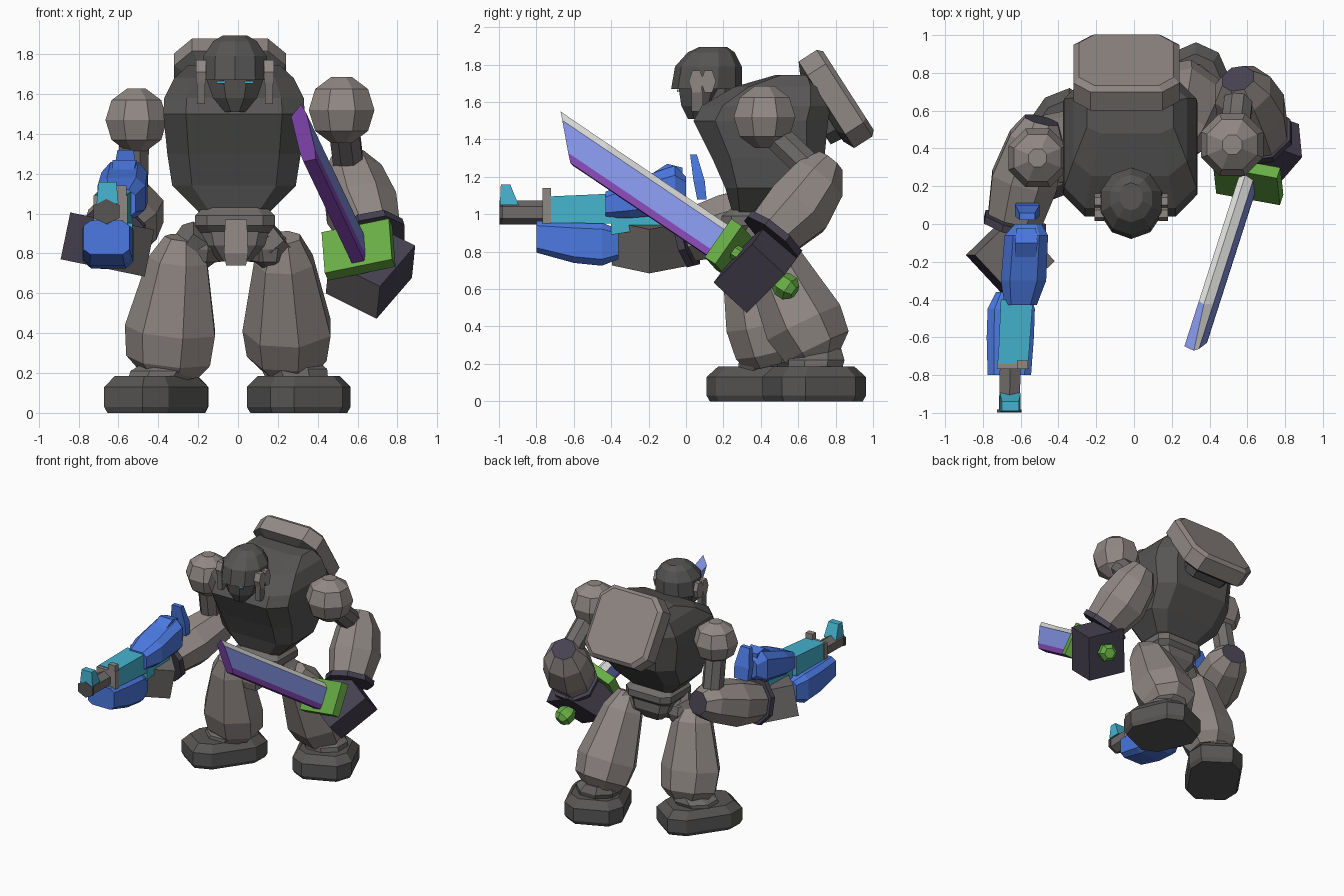
import bpy, bmesh, math
from mathutils import Vector as V

if "Cube" in bpy.data.objects:
    bpy.data.objects.remove(bpy.data.objects["Cube"])


def material(name, r, g, b):
    m = bpy.data.materials.new(name)
    m.diffuse_color = (r, g, b, 1)
    m.use_nodes = True
    m.node_tree.nodes["Principled BSDF"].inputs["Base Color"].default_value = m.diffuse_color
    return m


ARMOR = material("warm grey armor", 0.28, 0.246, 0.232)
JOINT = material("mid grey joint", 0.16, 0.15, 0.145)
DARK = material("dark grey hull", 0.095, 0.092, 0.09)
HAND = material("dark indigo", 0.06, 0.053, 0.08)
BLUE = material("blue", 0.07, 0.19, 0.75)
CYAN = material("cyan", 0.06, 0.45, 0.62)
GREEN = material("green", 0.14, 0.42, 0.06)
PURPLE = material("purple", 0.26, 0.07, 0.5)
LAVENDER = material("lavender", 0.25, 0.32, 0.85)
WHITE = material("white", 0.8, 0.8, 0.78)

X, Y, Z = V((1, 0, 0)), V((0, 1, 0)), V((0, 0, 1))


def skin(name, rings, mats, rule=None):
    """Join rings of points into a closed solid; rule picks the colour per side."""
    bm = bmesh.new()
    vs = [[bm.verts.new(p) for p in r] for r in rings]
    n = len(vs[0])
    for k in range(len(vs) - 1):
        for i in range(n):
            j = (i + 1) % n
            f = bm.faces.new((vs[k][i], vs[k][j], vs[k + 1][j], vs[k + 1][i]))
            f.material_index = rule(k, i) if rule else 0
    bm.faces.new(vs[0])
    bm.faces.new(vs[-1])
    bmesh.ops.recalc_face_normals(bm, faces=bm.faces[:])
    me = bpy.data.meshes.new(name)
    bm.to_mesh(me)
    bm.free()
    for m in mats:
        me.materials.append(m)
    ob = bpy.data.objects.new(name, me)
    bpy.context.collection.objects.link(ob)
    return ob


def loft(name, mat, stations, d=Z, hint=X, sides=8, chamfer=None):
    """Stations are (x, y, z, half width along hint, half width across)."""
    d = V(d).normalized()
    a = V(hint)
    a = (a - d * a.dot(d)).normalized()
    b = d.cross(a)
    if chamfer is not None:
        e = 1 - chamfer
        shape = [(1, -e), (1, e), (e, 1), (-e, 1), (-1, e), (-1, -e), (-e, -1), (e, -1)]
    else:
        k = 1 / math.cos(math.pi / sides)
        shape = [(k * math.cos((i + .5) * math.tau / sides),
                  k * math.sin((i + .5) * math.tau / sides)) for i in range(sides)]
    rings = [[V(s[:3]) + a * (p * s[3]) + b * (q * s[4]) for p, q in shape] for s in stations]
    return skin(name, rings, [mat])


def slab(name, mat, c, half, d=Z, hint=X, sides=4):
    """Box or prism: half sizes along hint, across, and along d."""
    c, dn = V(c), V(d).normalized()
    return loft(name, mat, [(*(c + dn * t), half[0], half[1]) for t in (-half[2], half[2])],
                d, hint, sides)


def paint_side(ob, mat, direction, limit=.65):
    """Give the faces turned towards a direction a second colour."""
    ob.data.materials.append(mat)
    for p in ob.data.polygons:
        if p.normal.dot(V(direction).normalized()) > limit:
            p.material_index = 1


def tube(name, mat, p, q, r, sides=8):
    return loft(name, mat, [(*p, r, r), (*q, r, r)], V(q) - V(p), X, sides)


def ball(name, mat, c, r):
    prof = [(-.98, .3), (-.62, .78), (0, .97), (.62, .78), (.98, .3)]
    return loft(name, mat, [(c[0], c[1], c[2] + z * r, k * r, k * r) for z, k in prof], sides=8)


# Torso, with the top sloping up towards the back
loft("torso", DARK, [(-.02, .37, 1.0, .17, .12), (-.02, .41, 1.14, .31, .2),
                     (-.02, .44, 1.3, .335, .3), (-.02, .4, 1.5, .355, .36),
                     (-.02, .43, 1.58, .35, .345), (-.02, .5, 1.68, .3, .245),
                     (-.02, .58, 1.745, .23, .1)], chamfer=.32)
# Waist and pelvis
loft("waist", JOINT, [(-.015, .37, .9, .17, .14), (-.015, .37, .94, .2, .18),
                      (-.015, .37, .99, .2, .18), (-.015, .37, 1.03, .16, .13)], chamfer=.3)
loft("pelvis", JOINT, [(-.015, .37, .76, .08, .1), (-.015, .37, .84, .15, .15),
                       (-.015, .37, .91, .17, .15)], chamfer=.3)
loft("groin_plate", ARMOR, [(-.01, .22, .74, .05, .05), (-.01, .2, .8, .06, .05),
                            (-.01, .2, .97, .055, .04)], sides=4)

# Backpack slab, tilted back over the shoulders, with a dark inner face
N = V((0, .84, .54)).normalized()
C = V((-.04, .797, 1.615))
pack = loft("backpack", ARMOR, [(*(C + N * t), a, b) for t, a, b in
                                ((-.085, .21, .215), (-.055, .28, .275), (.06, .28, .275),
                                 (.085, .25, .25))], N, X, chamfer=.32)
paint_side(pack, DARK, -N)
loft("backpack_mount", DARK, [(*(C + N * -.15), .18, .19), (*(C + N * -.07), .2, .2)],
     N, X, chamfer=.3)

# Head
loft("helmet", DARK, [(-.015, .11, 1.67, .165, .18), (-.015, .12, 1.79, .16, .17),
                      (-.015, .135, 1.865, .11, .12), (-.015, .145, 1.895, .06, .07)], sides=10)
loft("jaw", DARK, [(-.015, .06, 1.51, .05, .05), (-.015, .075, 1.58, .11, .1),
                   (-.015, .09, 1.68, .145, .13)], sides=8)
tube("neck", DARK, (-.015, .17, 1.5), (-.015, .16, 1.7), .11)
for s in (-1, 1):
    for y in (.055, .12):
        slab("ear_disc", ARMOR, (-.015 + s * .17, y, 1.71), (.06, .035, .025), X, Z, 6)
    slab("cheek_guard", JOINT, (-.015 + s * .17, .06, 1.61), (.02, .03, .06))
    slab("eye", CYAN, (-.015 + s * .07, -.043, 1.66), (.022, .004, .006))


# Legs: thigh joint, big shin, ankle and turned-out foot
def leg(hip, shin, foot, size, toe):
    tube("hip_joint", JOINT, (-.015, .37, .84), hip, .07, 6)
    ball("hip_ball", JOINT, hip, .1)
    tube("thigh", JOINT, hip, shin[0][:3], .085, 6)
    loft("shin", ARMOR, shin, V(shin[-1][:3]) - V(shin[0][:3]), X, 7)
    fx, fy = foot
    a, b = size
    e = V(shin[-1][:3])
    loft("ankle", JOINT, [(fx, fy, .14, .15, .14), (*(e * .5 + V((fx, fy, .22)) * .5), .165, .15),
                          (*(e + Z * .06), .12, .12)], sides=8)
    loft("foot", DARK, [(fx, fy, 0, a - .015, b - .015), (fx, fy, .03, a, b),
                        (fx, fy, .13, a, b), (fx, fy, .185, a - .055, b - .045)],
         Z, toe, chamfer=.4)


leg((-.19, .34, .82), [(-.28, .29, .88, .08, .07), (-.295, .33, .77, .14, .13),
                       (-.33, .4, .42, .215, .175), (-.34, .44, .27, .2, .165),
                       (-.34, .45, .2, .14, .12)], (-.41, .415), (.29, .195), (-.57, -.82, 0))
leg((.16, .4, .82), [(.23, .39, .88, .08, .07), (.235, .46, .76, .14, .14),
                     (.255, .63, .42, .21, .2), (.255, .7, .29, .19, .175),
                     (.26, .71, .22, .13, .12)], (.305, .685), (.245, .22), (.4, -.92, 0))

# Sword arm
ball("shoulder", ARMOR, (.52, .42, 1.52), .17)
tube("upper_arm", JOINT, (.53, .45, 1.45), (.56, .71, 1.2), .075)
D = V((.11, -.29, -.36)).normalized()
arm = loft("forearm", ARMOR, [(.55, .77, 1.28, .085, .08), (.575, .71, 1.18, .15, .15),
                              (.62, .6, 1.03, .178, .18), (.67, .47, .9, .145, .15)], D, X)
paint_side(arm, HAND, -D, .95)
slab("cuff", HAND, (.67, .465, .885), (.165, .17, .02), D, X, 8)

# Sword: own frame of length, side and up directions
L = V((-.26, -.81, .546)).normalized()
S = V((.97, -.165, .19))
S = (S - L * S.dot(L)).normalized()
U = L.cross(S)
G = V((.605, .23, .82))
A = V((.19, .22, .22))
fist = slab("sword_hand", HAND, (.665, .385, .72), (.15, .12, .17), A, (.26, -.095, -.13))
paint_side(fist, JOINT, -A)
slab("sword_guard", GREEN, G, (.175, .125, .035), L, S)
tube("sword_handle", GREEN, G, G - L * .36, .035, 6)
loft("sword_pommel", GREEN, [(*(G - L * t), r, r) for t, r in
                             ((.315, .04), (.355, .06), (.405, .06), (.44, .035))], L, S, 6)


# Blade: white spine, lavender sides, purple cutting edge and slanted tip
def blade_ring(ridge, scale, offset):
    section = [(ridge, .1, 1.19), (.04, .065, 1.15), (.04, -.062, 1.02), (.032, -.1, .98),
               (-.032, -.1, .98), (-.04, -.062, 1.02), (-.04, .065, 1.15)]
    return [G + S * a + U * b + L * (t * scale + offset) for a, b, t in section]


blade = skin("sword_blade", [blade_ring(0, 0, 0), blade_ring(0, 1, -.3), blade_ring(.025, 1, 0)],
             [WHITE, LAVENDER, PURPLE],
             lambda k, i: 1 if k and i == 6 else (0, 1, 2, 2, 2, 1, 0)[i])
blade.data.polygons[-1].material_index = 2

# Gun arm
ball("shoulder", ARMOR, (-.51, .35, 1.47), .16)
tube("upper_arm", JOINT, (-.52, .36, 1.42), (-.53, .43, 1.02), .075)
D = V((-.14, -.56, -.14)).normalized()
arm = loft("forearm", ARMOR, [(-.49, .55, 1.04, .09, .085), (-.515, .45, 1.02, .145, .14),
                              (-.58, .23, .945, .175, .165), (-.63, .03, .89, .145, .14)], D, X)
paint_side(arm, HAND, -D, .95)
slab("cuff", HAND, (-.63, .0, .885), (.165, .165, .02), D, X, 8)
fist = slab("gun_hand", JOINT, (-.655, -.18, .845), (.16, .145, .12), (.2, 0, .97), (.7, -.72, 0))
paint_side(fist, HAND, (-1, -.9, 0))

# Gun, running forward along -y
F = -Y
loft("gun_body", BLUE, [(-.56, 0, 1.13, .07, .07), (-.57, -.06, 1.13, .115, .13),
                        (-.585, -.3, 1.08, .12, .1), (-.6, -.43, 1.05, .085, .07)],
     F, X, chamfer=.4)
loft("gun_rear_fin", BLUE, [(-.565, .085, 1.08, .06, .025), (-.565, .07, 1.18, .065, .03),
                            (-.565, .04, 1.32, .04, .018)], Z, X, 4)
loft("gun_top_ridge", BLUE, [(-.57, -.02, 1.2, .05, .05), (-.57, -.1, 1.22, .06, .05),
                             (-.58, -.24, 1.15, .05, .03)], F, X, 4)
loft("gun_receiver", CYAN, [(-.6, -.1, .98, .06, .04), (-.6, -.4, .97, .07, .08)], F, X, 4)
loft("gun_barrel_shroud", CYAN, [(-.62, -.4, 1.03, .085, .08), (-.64, -.74, 1.025, .08, .07)],
     F, X, 4)
loft("gun_magazine", BLUE, [(-.64, -.36, .84, .09, .08), (-.65, -.45, .84, .125, .115),
                            (-.655, -.6, .85, .125, .11), (-.66, -.8, .88, .115, .085)],
     F, X, chamfer=.3)
slab("gun_sight_ring", ARMOR, (-.64, -.745, 1.02), (.085, .07, .022), F, X)
slab("gun_sight_post", ARMOR, (-.59, -.745, 1.09), (.03, .05, .022), F, X)
tube("gun_barrel", JOINT, (-.655, -.74, 1.01), (-.66, -.99, 1.01), .055, 6)
slab("gun_muzzle", DARK, (-.66, -.99, 1.01), (.065, .055, .008), F, X, 6)
loft("gun_front_sight", CYAN, [(-.655, -.945, 1.05, .055, .05), (-.655, -.965, 1.16, .045, .025)],
     Z, X, 4)
